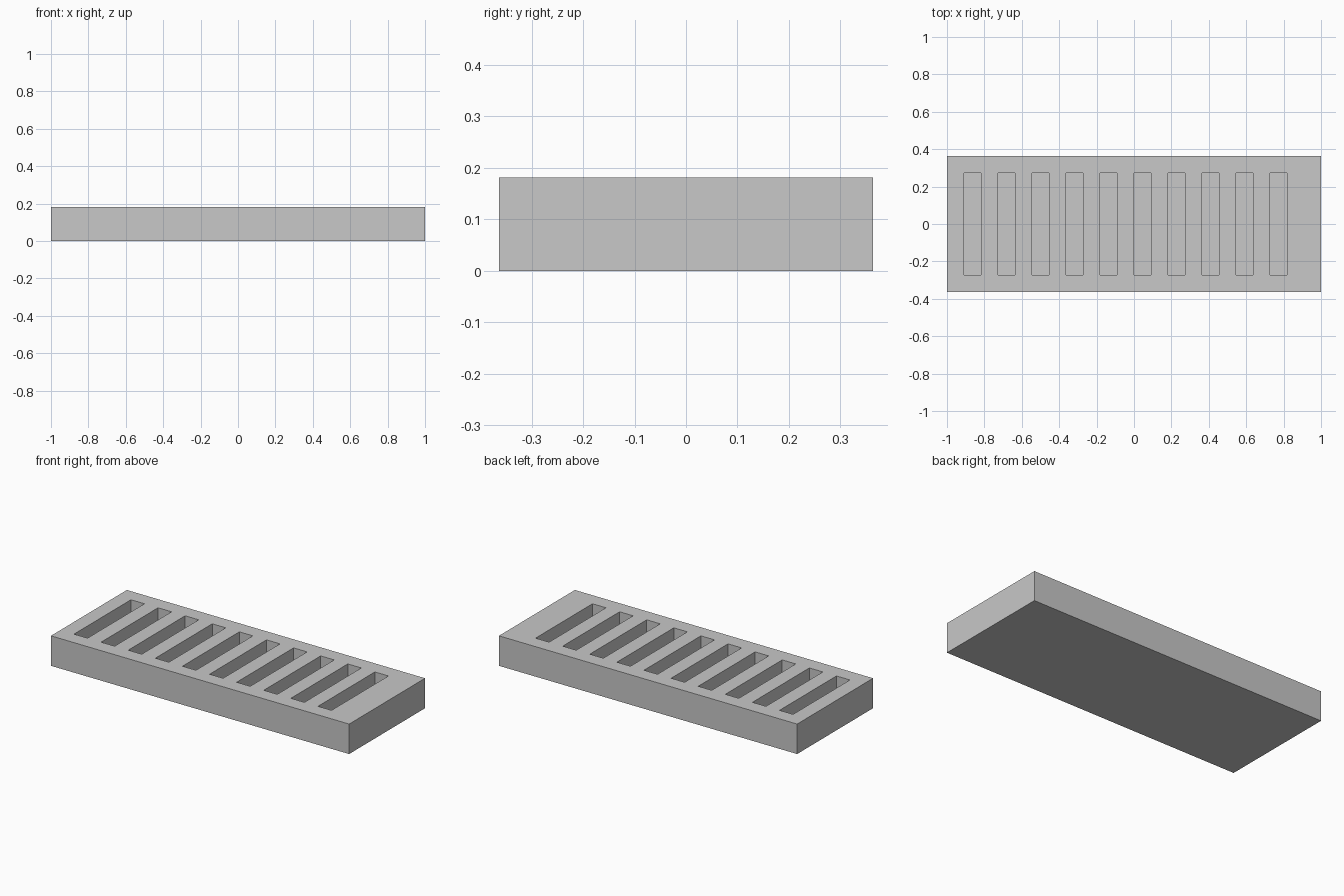
import bpy
import bmesh
from mathutils import Matrix, Vector

if "Cube" in bpy.data.objects:
    bpy.data.objects.remove(bpy.data.objects["Cube"], do_unlink=True)

U = 1 / 11                      # wall thickness, also the slot width
LENGTH, DEPTH, HEIGHT = 22 * U, 8 * U, 2 * U
SLOTS = 10

grey = bpy.data.materials.new("plain_grey")
grey.use_nodes = True
colour = (0.58, 0.58, 0.58, 1)
grey.diffuse_color = colour
grey.node_tree.nodes["Principled BSDF"].inputs["Base Color"].default_value = colour


def add_box(bm, low, high):
    low, high = Vector(low), Vector(high)
    matrix = Matrix.Translation((low + high) / 2) @ Matrix.Diagonal((*(high - low), 1))
    bmesh.ops.create_cube(bm, size=1, matrix=matrix)


def make_object(name, boxes):
    bm = bmesh.new()
    for low, high in boxes:
        add_box(bm, low, high)
    mesh = bpy.data.meshes.new(name)
    bm.to_mesh(mesh)
    bm.free()
    mesh.materials.append(grey)
    obj = bpy.data.objects.new(name, mesh)
    bpy.context.collection.objects.link(obj)
    return obj


# Solid block
block = make_object("slotted_block", [
    ((-LENGTH / 2, -DEPTH / 2, 0), (LENGTH / 2, DEPTH / 2, HEIGHT))])

# Row of blind slots, one wall in from the right end
starts = [-LENGTH / 2 + U * (1 + 2 * i) for i in range(SLOTS)]
cutter = make_object("slot_cutter", [
    ((x, -3 * U, U), (x + U, 3 * U, HEIGHT + U)) for x in starts])
cutter.hide_render = True

# Cut the slots and bake the result
cut = block.modifiers.new("slots", "BOOLEAN")
cut.operation = "DIFFERENCE"
cut.solver = "EXACT"
cut.object = cutter
bpy.context.view_layer.objects.active = block
bpy.ops.object.modifier_apply(modifier=cut.name)
bpy.data.objects.remove(cutter, do_unlink=True)
